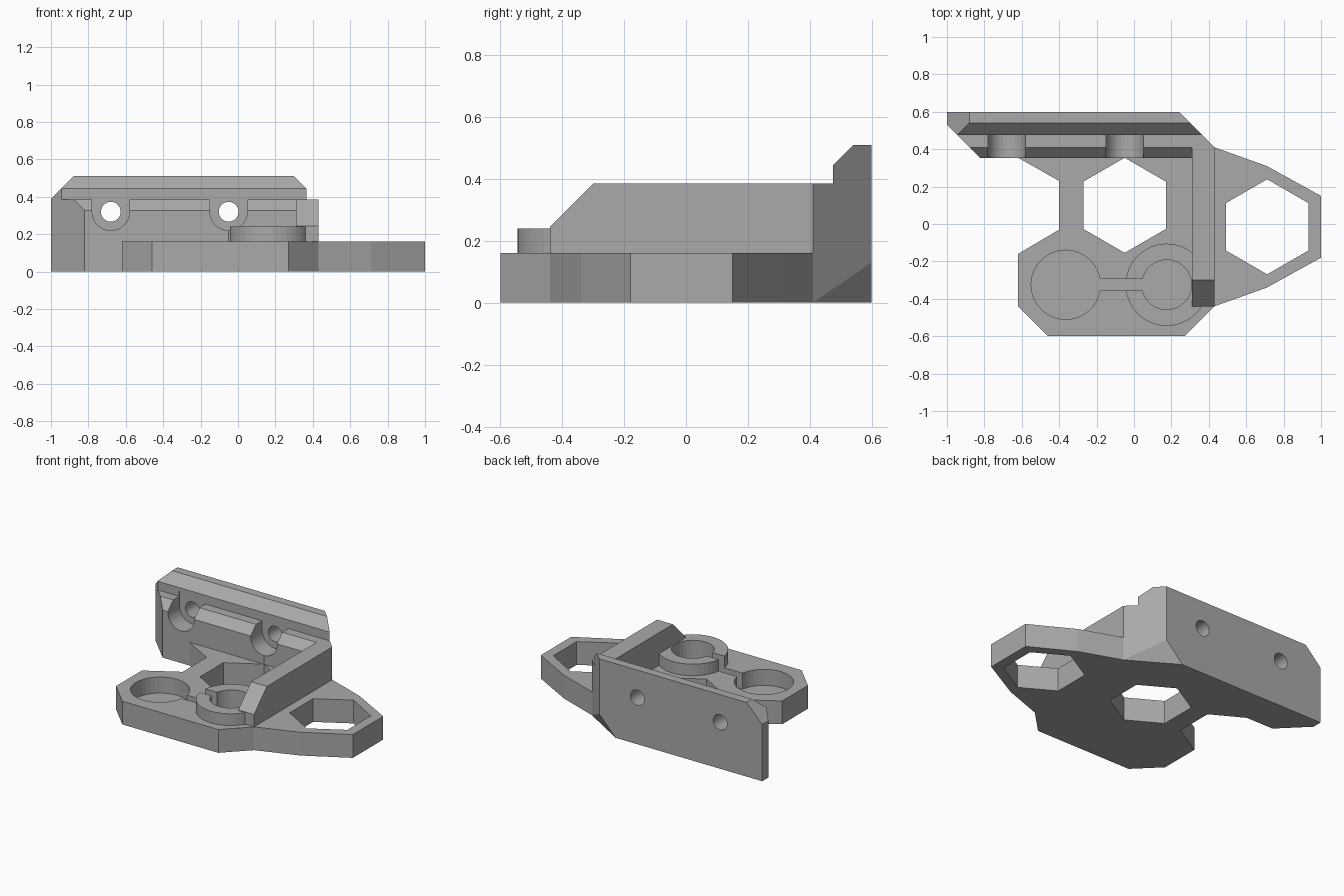
import bpy, bmesh
from math import radians, cos, sin, tau
from mathutils import Matrix, Vector

if "Cube" in bpy.data.objects:
    bpy.data.objects.remove(bpy.data.objects["Cube"], do_unlink=True)

grey = bpy.data.materials.new("plain grey")
grey.use_nodes = True
GREY = (0.4, 0.4, 0.4, 1)
grey.diffuse_color = GREY
grey.node_tree.nodes["Principled BSDF"].inputs["Base Color"].default_value = GREY


def prism(name, outline, low, high, axis="Z", trims=()):
    """Extrude an outline along Z (x, y) or X (y, z), then slice by planes."""
    place = (lambda p, h: (p[0], p[1], h)) if axis == "Z" else (lambda p, h: (h, p[0], p[1]))
    bm = bmesh.new()
    face = bm.faces.new([bm.verts.new(place(p, low)) for p in outline])
    grown = bmesh.ops.extrude_face_region(bm, geom=[face])
    shift = Vector(place((0, 0), high - low))
    bmesh.ops.translate(bm, vec=shift, verts=[v for v in grown["geom"] if isinstance(v, bmesh.types.BMVert)])
    for point, normal in trims:
        bmesh.ops.bisect_plane(bm, geom=bm.verts[:] + bm.edges[:] + bm.faces[:],
                               plane_co=point, plane_no=normal, clear_outer=True)
        bmesh.ops.holes_fill(bm, edges=[e for e in bm.edges if e.is_boundary])
    bmesh.ops.recalc_face_normals(bm, faces=bm.faces)
    mesh = bpy.data.meshes.new(name)
    bm.to_mesh(mesh)
    bm.free()
    mesh.materials.append(grey)
    obj = bpy.data.objects.new(name, mesh)
    bpy.context.collection.objects.link(obj)
    return obj


def ring(x, y, r, n):
    return [(x + r * sin(tau * i / n), y + r * cos(tau * i / n)) for i in range(n)]


def box(name, x0, x1, y0, y1, z0, z1):
    return prism(name, [(x0, y0), (x1, y0), (x1, y1), (x0, y1)], z0, z1)


def bore(name, x, z, r, y0, y1):
    """Cylinder lying along Y."""
    obj = prism(name, ring(0, 0, r, 32), y0, y1)
    obj.data.transform(Matrix.Translation((x, 0, z)) @ Matrix.Rotation(radians(-90), 4, "X"))
    return obj


def combine(body, other, operation):
    mod = body.modifiers.new(operation.lower(), "BOOLEAN")
    mod.operation, mod.object, mod.solver = operation, other, "EXACT"
    bpy.context.view_layer.update()
    bpy.context.view_layer.objects.active = body
    bpy.ops.object.modifier_apply(modifier=mod.name)
    bpy.data.objects.remove(other, do_unlink=True)


# Base plate with the pointed side arm
bracket = prism("bracket", [
    (-0.62, -0.16), (-0.62, -0.44), (-0.46, -0.6), (0.27, -0.6), (0.43, -0.44),
    (0.71, -0.34), (1, -0.18), (1, 0.15), (0.71, 0.31), (0.43, 0.41),
    (-0.62, 0.41), (-0.62, 0.355), (-0.4, 0.23), (-0.4, -0.03)], 0, 0.16)

# Stepped back wall, with slanted ends and clipped corners
right_low = (Vector((0.24, 0.6, 0.13)), Vector((0.43, 0.41, 0)), Vector((0.115, 0.6, 0)))
slope = (right_low[1] - right_low[0]).cross(right_low[2] - right_low[0])
if slope.z > 0:
    slope.negate()
wall = prism("back_wall", [
    (0.352, 0), (0.6, 0), (0.6, 0.51), (0.54, 0.51), (0.475, 0.445),
    (0.475, 0.385), (0.41, 0.385), (0.352, 0.327)], -1, 0.43, "X", [
    ((-1, 0.532, 0), (-1, -1, 0)),
    ((0.43, 0.41, 0), (1, 1, 0)),
    ((-0.88, 0.6, 0.51), (-1, 0, 1)),
    (right_low[0], slope)])

# Side rib with a sloping front
rib = prism("side_rib", [
    (-0.44, 0.05), (0.41, 0.05), (0.41, 0.385), (-0.3, 0.385), (-0.44, 0.245)], 0.31, 0.43, "X")

# Raised collar around the small round socket
collar = prism("socket_collar", ring(0.175, -0.325, 0.22, 48), 0.05, 0.24)

for part in (wall, rib, collar):
    combine(bracket, part, "UNION")

# Hexagonal windows through the plate
for x, y in ((-0.05, 0.1), (0.712, -0.015)):
    combine(bracket, prism("hex_cutter", ring(x, y, 0.254, 6), -0.1, 0.3), "DIFFERENCE")

# Blind round sockets and the slot joining them
combine(bracket, prism("large_socket", ring(-0.365, -0.325, 0.185, 40), 0.05, 0.3), "DIFFERENCE")
combine(bracket, prism("small_socket", ring(0.175, -0.325, 0.133, 40), 0.05, 0.3), "DIFFERENCE")
combine(bracket, box("slot", -0.25, 0.1, -0.355, -0.295, 0.05, 0.3), "DIFFERENCE")

# Screw holes with open-topped head recesses
for x in (-0.68, -0.05):
    combine(bracket, bore("head_recess", x, 0.32, 0.1, 0.3, 0.477), "DIFFERENCE")
    combine(bracket, box("head_opening", x - 0.1, x + 0.1, 0.3, 0.477, 0.32, 0.42), "DIFFERENCE")
    combine(bracket, bore("screw_hole", x, 0.32, 0.053, 0.3, 0.7), "DIFFERENCE")
